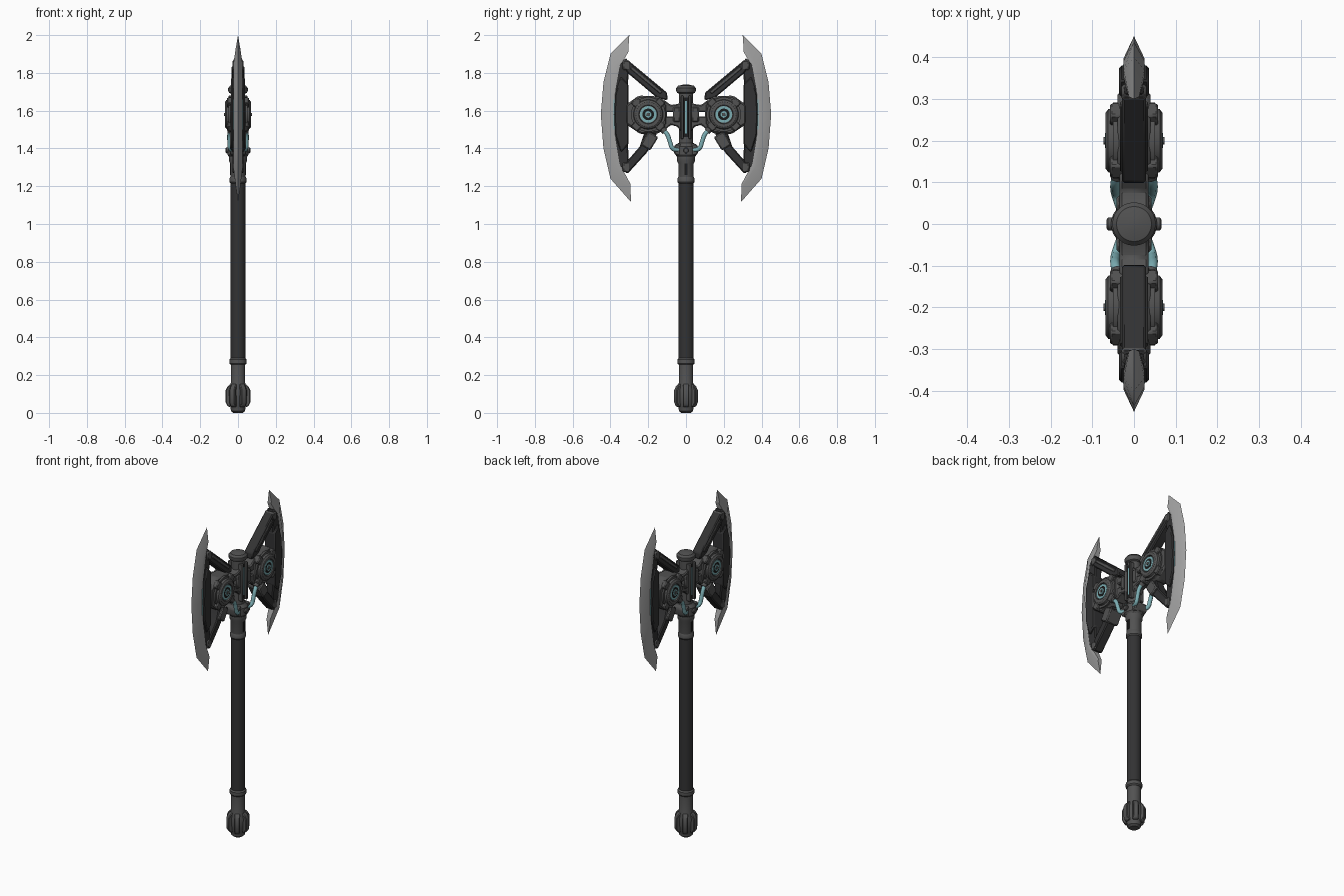
import bpy, bmesh, math
from mathutils import Vector

cube = bpy.data.objects.get("Cube")
if cube:
    bpy.data.objects.remove(cube)


def material(name, r, g, b):
    m = bpy.data.materials.new(name)
    m.use_nodes = True
    m.diffuse_color = (r, g, b, 1)
    m.node_tree.nodes["Principled BSDF"].inputs["Base Color"].default_value = (r, g, b, 1)
    return m


GUN = material("gunmetal", 0.085, 0.085, 0.085)
DARK = material("dark_grip", 0.032, 0.032, 0.033)
STEEL = material("blade_steel", 0.36, 0.36, 0.36)
TEAL = material("teal_glow", 0.2, 0.42, 0.45)
BLACK = material("black_gap", 0.012, 0.012, 0.012)
HUB = Vector((0, 0.2, 1.58))


def mirror(ob, axes):
    if axes:
        mod = ob.modifiers.new("Mirror", 'MIRROR')
        mod.use_axis = ["X" in axes, "Y" in axes, False]
        mod.use_bisect_axis = (False, False, False)
        mod.use_mirror_merge = False


def finish(name, bm, mat, axes="", bevel=0):
    bmesh.ops.recalc_face_normals(bm, faces=bm.faces)
    me = bpy.data.meshes.new(name)
    bm.to_mesh(me)
    bm.free()
    me.materials.append(mat)
    ob = bpy.data.objects.new(name, me)
    bpy.context.collection.objects.link(ob)
    if bevel:
        mod = ob.modifiers.new("Bevel", 'BEVEL')
        mod.width, mod.segments = bevel, 1
    mirror(ob, axes)
    return ob


def lathe(name, profile, mat, sides=32, sideways=None, axes=""):
    """Spin (radius, height) points about z, or about x through a point."""
    bm = bmesh.new()
    rings = []
    for r, h in profile:
        ring = []
        for i in range(sides):
            a = math.tau * (i + 0.5) / sides
            c, s = r * math.cos(a), r * math.sin(a)
            ring.append(bm.verts.new(sideways + Vector((h, c, s)) if sideways else (c, s, h)))
        rings.append(ring)
    for a, b in zip(rings, rings[1:]):
        for i in range(sides):
            j = (i + 1) % sides
            bm.faces.new((a[i], a[j], b[j], b[i]))
    bm.faces.new(rings[0])
    bm.faces.new(rings[-1])
    return finish(name, bm, mat, axes)


def plate(name, outline, x0, x1, mat, axes="Y", bevel=0.006):
    """Extrude a (y, z) outline from x0 to x1."""
    bm = bmesh.new()
    low = [bm.verts.new((x0, y, z)) for y, z in outline]
    high = [bm.verts.new((x1, y, z)) for y, z in outline]
    bm.faces.new(low)
    bm.faces.new(high)
    for i in range(len(low)):
        j = (i + 1) % len(low)
        bm.faces.new((low[i], low[j], high[j], high[i]))
    return finish(name, bm, mat, axes, bevel)


def rect(y0, y1, z0, z1):
    return [(y0, z0), (y1, z0), (y1, z1), (y0, z1)]


def bar(a, b, width):
    a, b = Vector(a), Vector(b)
    d = (b - a).normalized()
    n = Vector((-d.y, d.x)) * width / 2
    return [tuple(p) for p in (a - n, b - n, b + n, a + n)]


def tube(name, points, radius, mat, axes="XY"):
    cu = bpy.data.curves.new(name, 'CURVE')
    cu.dimensions, cu.bevel_depth, cu.bevel_resolution = '3D', radius, 2
    cu.resolution_u, cu.use_fill_caps = 6, True
    sp = cu.splines.new('BEZIER')
    sp.bezier_points.add(len(points) - 1)
    for bp, p in zip(sp.bezier_points, points):
        bp.co = p
        bp.handle_left_type = bp.handle_right_type = 'AUTO'
    cu.materials.append(mat)
    ob = bpy.data.objects.new(name, cu)
    bpy.context.collection.objects.link(ob)
    mirror(ob, axes)


# Handle
lathe("grip", [(0.04, 0.27), (0.04, 1.23)], DARK)
lathe("grip_lower_ring", [(0.04, 0.255), (0.046, 0.262), (0.046, 0.282), (0.04, 0.29)], GUN)
lathe("grip_upper_ring", [(0.04, 1.215), (0.045, 1.222), (0.045, 1.24), (0.04, 1.25)], GUN)
lathe("pommel", [(0.025, 0), (0.038, 0.01), (0.04, 0.035), (0.048, 0.05), (0.05, 0.12),
                 (0.038, 0.16), (0.038, 0.26)], GUN)
for k in range(6):
    prong = plate("pommel_prong_%d" % (k + 1),
                  [(0.04, 0.03), (0.055, 0.035), (0.065, 0.055), (0.065, 0.12), (0.055, 0.14), (0.04, 0.155)],
                  -0.016, 0.016, GUN, "", 0.004)
    prong.rotation_euler.z = k * math.tau / 6 + math.pi / 6

# Neck and central column
lathe("neck", [(0.038, 1.24), (0.041, 1.25), (0.041, 1.32), (0.048, 1.335), (0.048, 1.355),
               (0.055, 1.365), (0.055, 1.41), (0.04, 1.43)], GUN)
lathe("column", [(0.037, 1.42), (0.037, 1.69), (0.047, 1.695), (0.052, 1.705), (0.052, 1.72),
                 (0.042, 1.732), (0.015, 1.738)], GUN)
plate("column_rail", rect(0.012, 0.028, 1.45, 1.68), 0.02, 0.05, GUN, "XY", 0.004)
plate("column_light", rect(-0.005, 0.005, 1.48, 1.65), 0.034, 0.039, TEAL, "X", 0)
plate("column_slot", rect(-0.012, 0.012, 1.46, 1.67), 0.03, 0.037, BLACK, "X", 0)
plate("neck_clamp", [(0.025, 1.36), (0.058, 1.365), (0.064, 1.38), (0.064, 1.41), (0.052, 1.425), (0.025, 1.425)],
      -0.042, 0.042, GUN)
lathe("neck_bolt", [(0.016, 0.03), (0.016, 0.062), (0.011, 0.066)], GUN, 12, Vector((0, 0, 1.39)), "X")
plate("neck_slot", rect(-0.008, 0.008, 1.26, 1.32), 0.036, 0.043, BLACK, "X", 0)

# Arms joining the column to each hub
plate("upper_arm", [(0.02, 1.65), (0.045, 1.635), (0.08, 1.63), (0.12, 1.66), (0.14, 1.6), (0.1, 1.592), (0.02, 1.592)],
      -0.035, 0.035, GUN)
plate("lower_arm", [(0.02, 1.48), (0.045, 1.515), (0.08, 1.525), (0.12, 1.49), (0.14, 1.56), (0.1, 1.57), (0.02, 1.57)],
      -0.035, 0.035, GUN)
plate("arm_pin", rect(0.03, 0.068, 1.54, 1.62), -0.042, 0.042, GUN)

# Hubs
plate("hub_body", [(0.1, 1.53), (0.14, 1.48), (0.24, 1.475), (0.32, 1.53), (0.32, 1.63), (0.25, 1.68),
                   (0.14, 1.675), (0.1, 1.63)], -0.04, 0.04, GUN, bevel=0.01)
lathe("hub_drum", [(0.092, -0.05), (0.092, 0.05)], GUN, 24, HUB, "Y")
lathe("hub_cap", [(0.08, 0.045), (0.076, 0.062), (0.066, 0.069), (0.05, 0.069), (0.048, 0.06)], GUN, 32, HUB, "XY")
lathe("hub_glow", [(0.044, 0.055), (0.044, 0.066), (0.03, 0.066), (0.028, 0.062)], TEAL, 32, HUB, "XY")
lathe("hub_recess", [(0.031, 0.055), (0.031, 0.0665)], BLACK, 24, HUB, "XY")
lathe("hub_core", [(0.022, 0.06), (0.018, 0.07)], TEAL, 16, HUB, "XY")
lathe("hub_core_cap", [(0.01, 0.06), (0.009, 0.073)], GUN, 12, HUB, "XY")
for k in range(4):
    a = math.pi / 4 + k * math.pi / 2
    d = Vector((math.cos(a), math.sin(a)))
    c = Vector((HUB.y, HUB.z))
    plate("hub_lug_%d" % (k + 1), bar(c + d * 0.07, c + d * 0.108, 0.045), 0.02, 0.058, GUN, "XY", 0.005)

# Struts running from hub to blade
plate("upper_strut", [(0.098, 1.655), (0.1, 1.695), (0.31, 1.87), (0.335, 1.84), (0.31, 1.8), (0.15, 1.665)],
      -0.029, 0.029, DARK)
plate("upper_strut_rail", bar((0.13, 1.695), (0.29, 1.828), 0.018), 0.026, 0.034, GUN, "XY", 0.003)
plate("lower_strut", [(0.15, 1.5), (0.165, 1.44), (0.21, 1.375), (0.31, 1.265), (0.34, 1.29), (0.31, 1.335),
                      (0.245, 1.41), (0.215, 1.5)], -0.029, 0.029, DARK)
plate("lower_strut_cuff", bar((0.172, 1.475), (0.215, 1.405), 0.06), -0.042, 0.042, GUN)

# Blade holder behind each cutting edge
plate("blade_holder", [(0.315, 1.27), (0.37, 1.32), (0.395, 1.46), (0.4, 1.58), (0.395, 1.7), (0.375, 1.83),
                       (0.315, 1.88), (0.302, 1.84), (0.308, 1.72), (0.308, 1.44), (0.302, 1.31)],
      -0.024, 0.024, DARK)
plate("holder_rib", [(0.305, 1.42), (0.345, 1.38), (0.375, 1.47), (0.38, 1.58), (0.375, 1.69), (0.345, 1.78),
                     (0.305, 1.74)], -0.036, 0.036, DARK)
plate("holder_light", rect(0.378, 0.383, 1.5, 1.66), 0.022, 0.027, TEAL, "XY", 0)
for i, z in enumerate((1.3, 1.84)):
    plate("holder_clip_%d" % (i + 1), rect(0.297, 0.335, z - 0.025, z + 0.025), -0.03, 0.03, GUN)

# Cutting edges: a sharp rim, a bevel line and a flat back
rim = [(0.30, 2.0), (0.40, 1.9), (0.437, 1.75), (0.451, 1.58), (0.437, 1.4), (0.40, 1.24), (0.29, 1.115)]
ridge = [(0.305, 1.93), (0.37, 1.845), (0.392, 1.72), (0.398, 1.58), (0.392, 1.44), (0.37, 1.305), (0.295, 1.195)]
back = [(0.303, 1.915), (0.352, 1.83), (0.372, 1.72), (0.378, 1.58), (0.372, 1.44), (0.352, 1.32), (0.293, 1.21)]
bm = bmesh.new()
rows = []
for n, (r, m, b) in enumerate(zip(rim, ridge, back)):
    t = 0.012 if n in (0, len(rim) - 1) else 0.025
    rows.append([bm.verts.new(p) for p in ((0, *r), (t, *m), (t, *b), (-t, *b), (-t, *m))])
for a, b in zip(rows, rows[1:]):
    for i in range(5):
        j = (i + 1) % 5
        bm.faces.new((a[i], a[j], b[j], b[i]))
bm.faces.new(rows[0])
bm.faces.new(rows[-1])
finish("cutting_edge", bm, STEEL, "Y")

# Power cables from neck to hubs
tube("cable", [(0.03, 0.035, 1.392), (0.042, 0.07, 1.4), (0.045, 0.085, 1.435), (0.045, 0.1, 1.475),
               (0.04, 0.125, 1.5)], 0.012, TEAL)
tube("cable_socket", [(0.04, 0.112, 1.49), (0.038, 0.14, 1.515)], 0.017, GUN)

# Smooth round parts while keeping edges sharp
bpy.ops.object.select_all(action='DESELECT')
meshes = [o for o in bpy.context.collection.objects if o.type == 'MESH']
for o in meshes:
    o.select_set(True)
bpy.context.view_layer.objects.active = meshes[0]
bpy.ops.object.shade_smooth_by_angle(angle=math.radians(30))
